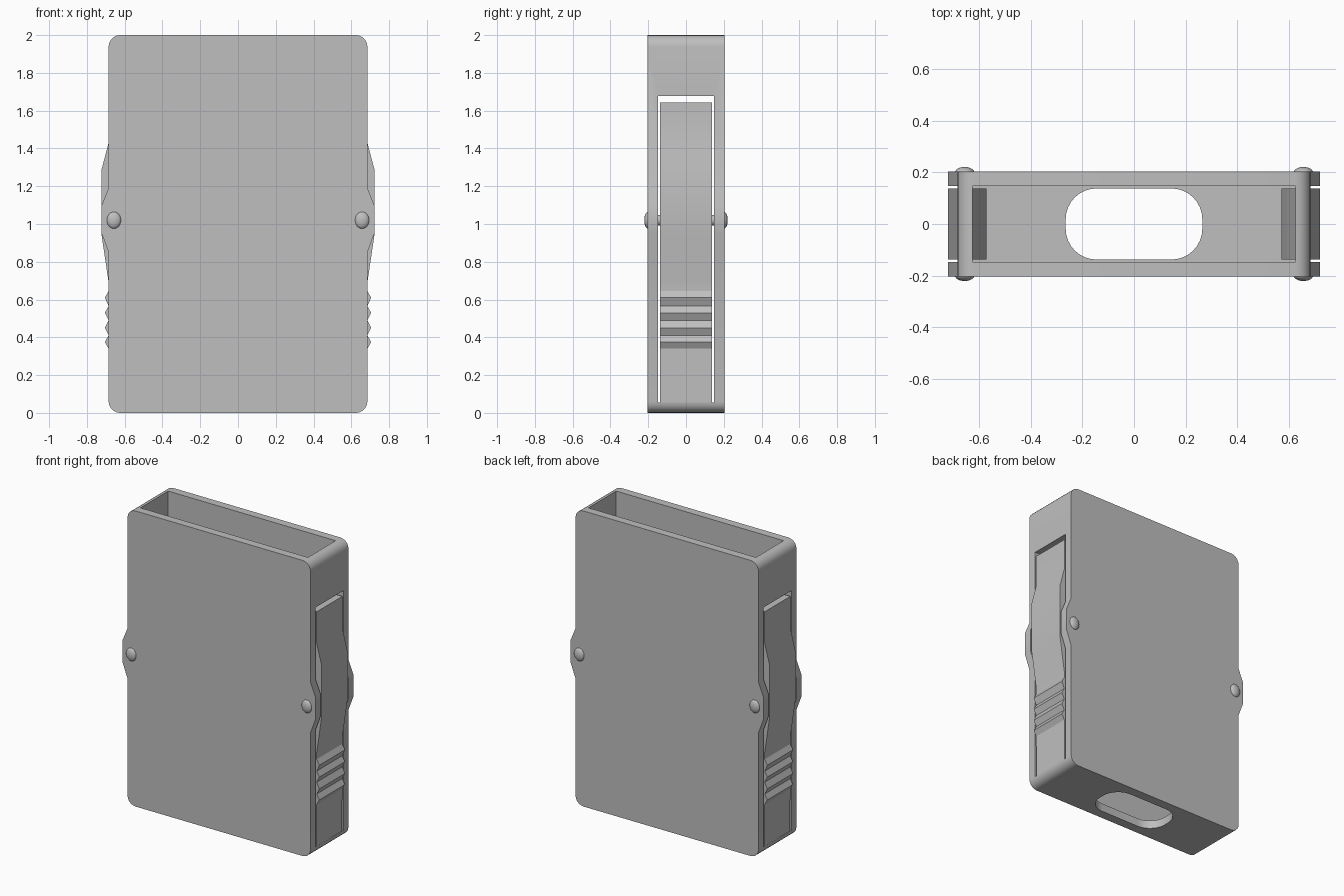
import bpy, bmesh, math
from mathutils import Matrix

if "Cube" in bpy.data.objects:
    bpy.data.objects.remove(bpy.data.objects["Cube"])

mat = bpy.data.materials.new("plain grey")
mat.diffuse_color = (0.52, 0.52, 0.52, 1)
mat.use_nodes = True
mat.node_tree.nodes["Principled BSDF"].inputs["Base Color"].default_value = mat.diffuse_color


def finish(bm, name, smooth=True):
    bmesh.ops.recalc_face_normals(bm, faces=bm.faces)
    me = bpy.data.meshes.new(name)
    bm.to_mesh(me)
    bm.free()
    ob = bpy.data.objects.new(name, me)
    bpy.context.collection.objects.link(ob)
    me.materials.append(mat)
    if smooth:
        shade(ob)
    return ob


def select(ob):
    bpy.ops.object.select_all(action='DESELECT')
    ob.select_set(True)
    bpy.context.view_layer.objects.active = ob


def shade(ob):
    select(ob)
    bpy.ops.object.shade_smooth_by_angle(angle=math.radians(24))


def prism(points, axis, lo, hi):
    """Extrude a 2D outline: (x, z) along y, or (x, y) along z."""
    bm = bmesh.new()
    if axis == 'y':
        vs = [bm.verts.new((a, lo, b)) for a, b in points]
        d = (0, hi - lo, 0)
    else:
        vs = [bm.verts.new((a, b, lo)) for a, b in points]
        d = (0, 0, hi - lo)
    f = bm.faces.new(vs)
    r = bmesh.ops.extrude_face_region(bm, geom=[f])
    bmesh.ops.translate(bm, vec=d, verts=[v for v in r['geom'] if isinstance(v, bmesh.types.BMVert)])
    return bm


def arc(cx, cy, r, start, n=5):
    return [(cx + r * math.cos(math.radians(start + 90 * i / n)),
             cy + r * math.sin(math.radians(start + 90 * i / n))) for i in range(n + 1)]


def cut(ob, bm):
    cutter = finish(bm, "cutter", False)
    cutter.hide_render = True
    m = ob.modifiers.new("cut", 'BOOLEAN')
    m.operation = 'DIFFERENCE'
    m.solver = 'EXACT'
    m.object = cutter
    select(ob)
    bpy.ops.object.modifier_apply(modifier=m.name)
    bpy.data.objects.remove(cutter)


def box(x, y, z0, z1):
    return prism([(-x, -y), (x, -y), (x, y), (-x, y)], 'z', z0, z1)


# Case: rounded outline with pivot ears on both edges
W, D, R = 0.685, 0.203, 0.06
ear = [(W, 0.85), (0.722, 0.95), (0.722, 1.10), (W, 1.19)]
right = arc(W - R, R, R, -90) + ear + arc(W - R, 2 - R, R, 0)
outline = right + [(-x, z) for x, z in reversed(right)]
case = finish(prism(outline, 'y', -D, D), "case", False)

# Hollow inside, side openings for the levers, and floor hole
cut(case, box(0.627, 0.148, 0.055, 2.5))
cut(case, box(1.0, 0.148, 0.055, 1.677))
hx, hy, hr = 0.265, 0.138, 0.12
hole = (arc(hx - hr, hy - hr, hr, 0, 8) + arc(hr - hx, hy - hr, hr, 90, 8)
        + arc(hr - hx, hr - hy, hr, 180, 8) + arc(hx - hr, hr - hy, hr, 270, 8))
cut(case, prism(hole, 'z', -0.5, 0.5))
shade(case)

# Side levers: ribbed grip, raised pivot, inward catch at the top
lever = [(0.683, 0.05), (W, 0.34)]
for peak, top in ((0.375, 0.41), (0.45, 0.49), (0.53, 0.565), (0.61, 0.645)):
    lever += [(0.705, peak), (W, top)]
lever += [(W, 0.69), (0.722, 0.94), (0.722, 1.29), (W, 1.43), (W, 1.643),
          (0.627, 1.643), (0.572, 1.45), (0.572, 1.40), (0.627, 1.36), (0.627, 0.05)]

for side, s in (("right", 1), ("left", -1)):
    finish(prism([(s * x, z) for x, z in lever], 'y', -0.137, 0.137), side + "_lever")

    # Pivot pin with a domed head at each end
    bm = bmesh.new()
    place = Matrix.Translation((s * 0.657, 0, 1.02))
    bmesh.ops.create_cone(bm, cap_ends=True, segments=24, radius1=0.028, radius2=0.028, depth=0.40,
                          matrix=place @ Matrix.Rotation(math.pi / 2, 4, 'X'))
    for y in (-0.2, 0.2):
        bmesh.ops.create_uvsphere(
            bm, u_segments=24, v_segments=12, radius=1,
            matrix=Matrix.Translation((s * 0.657, y, 1.02)) @ Matrix.Diagonal((0.038, 0.021, 0.045, 1)))
    finish(bm, side + "_pivot_pin")
